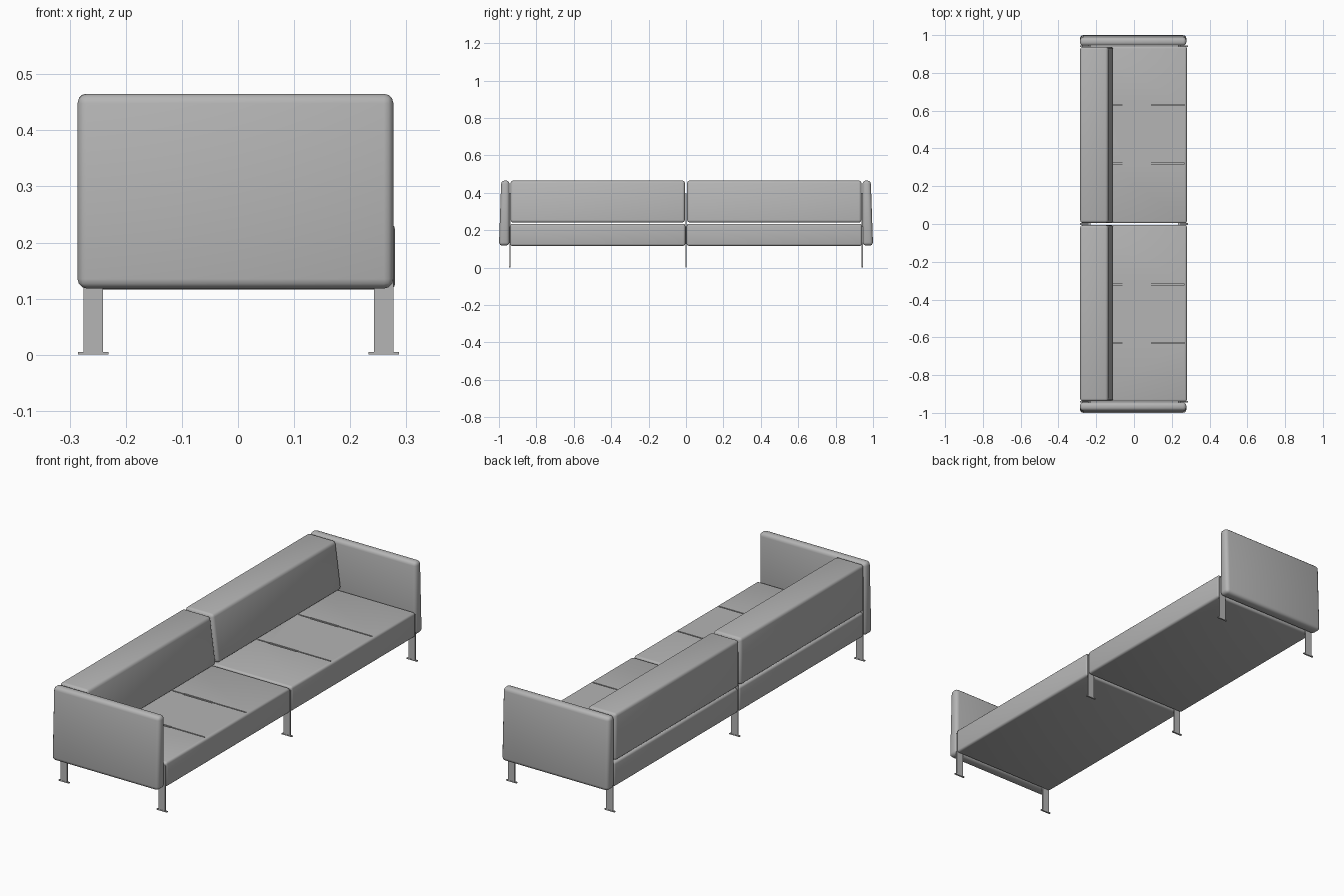
import bpy
import bmesh
import math

if "Cube" in bpy.data.objects:
    bpy.data.objects.remove(bpy.data.objects["Cube"], do_unlink=True)


def make_material(name, rgb):
    mat = bpy.data.materials.new(name)
    mat.use_nodes = True
    mat.diffuse_color = (*rgb, 1)
    mat.node_tree.nodes["Principled BSDF"].inputs["Base Color"].default_value = (*rgb, 1)
    return mat


GREY = make_material("soft grey", (0.46, 0.46, 0.46))


def apply(obj, mod):
    bpy.ops.object.select_all(action="DESELECT")
    bpy.context.view_layer.objects.active = obj
    obj.select_set(True)
    bpy.ops.object.modifier_apply(modifier=mod.name)


def box(name, x, y, z, bevel=0, shape=None):
    """Box between the given limits, optionally reshaped per vertex and rounded."""
    bm = bmesh.new()
    bmesh.ops.create_cube(bm, size=1)
    for v in bm.verts:
        v.co = [lim[0] if c < 0 else lim[1] for c, lim in zip(v.co, (x, y, z))]
        if shape:
            shape(v.co)
    mesh = bpy.data.meshes.new(name)
    bm.to_mesh(mesh)
    bm.free()
    mesh.materials.append(GREY)
    obj = bpy.data.objects.new(name, mesh)
    bpy.context.collection.objects.link(obj)
    if bevel:
        mod = obj.modifiers.new("rounding", "BEVEL")
        mod.width = bevel
        mod.segments = 3
        apply(obj, mod)
        bpy.ops.object.shade_smooth_by_angle(angle=math.radians(35))
    return obj


def carve(obj, x, y, z):
    cutter = box("seam_cutter", x, y, z)
    cutter.hide_render = True
    mod = obj.modifiers.new("seam", "BOOLEAN")
    mod.operation = "DIFFERENCE"
    mod.solver = "EXACT"
    mod.object = cutter
    apply(obj, mod)
    bpy.data.objects.remove(cutter, do_unlink=True)


def span(side, near, far):
    return sorted((side * near, side * far))


def lean_back(co):
    # Front of the backrest leans away from the seat
    if co.x > -0.2 and co.z > 0.3:
        co.x -= 0.03


def lean_in(co):
    # Outer face of the arm narrows towards the top
    if abs(co.y) > 0.97 and co.z > 0.3:
        co.y *= 0.988


for side, label in ((-1, "right"), (1, "left")):
    # Seat with two stitched seams
    seat = box(f"{label}_seat", (-0.279, 0.28), span(side, 0.004, 0.94), (0.116, 0.234), 0.011)
    for y in (0.32, 0.63):
        carve(seat, (-0.12, 0.268), span(side, y - 0.003, y + 0.003), (0.226, 0.26))
        carve(seat, (-0.06, 0.09), span(side, y - 0.006, y + 0.006), (0.229, 0.26))
    # Backrest and arm
    box(f"{label}_backrest", (-0.285, -0.108), span(side, 0.006, 0.938), (0.241, 0.465),
        0.014, lean_back)
    box(f"{label}_arm", (-0.286, 0.277), span(side, 0.944, 1.0), (0.118, 0.465), 0.017, lean_in)

# Flat bar legs with narrow foot plates
for y, place in ((-0.942, "right"), (0, "middle"), (0.942, "left")):
    for x, row, top in ((-0.258, "back", 0.4), (0.26, "front", 0.22)):
        box(f"{place}_{row}_leg", (x - 0.0175, x + 0.0175), (y - 0.003, y + 0.003), (0.004, top))
        box(f"{place}_{row}_foot", (x - 0.027, x + 0.027), (y - 0.004, y + 0.004), (0, 0.005))
